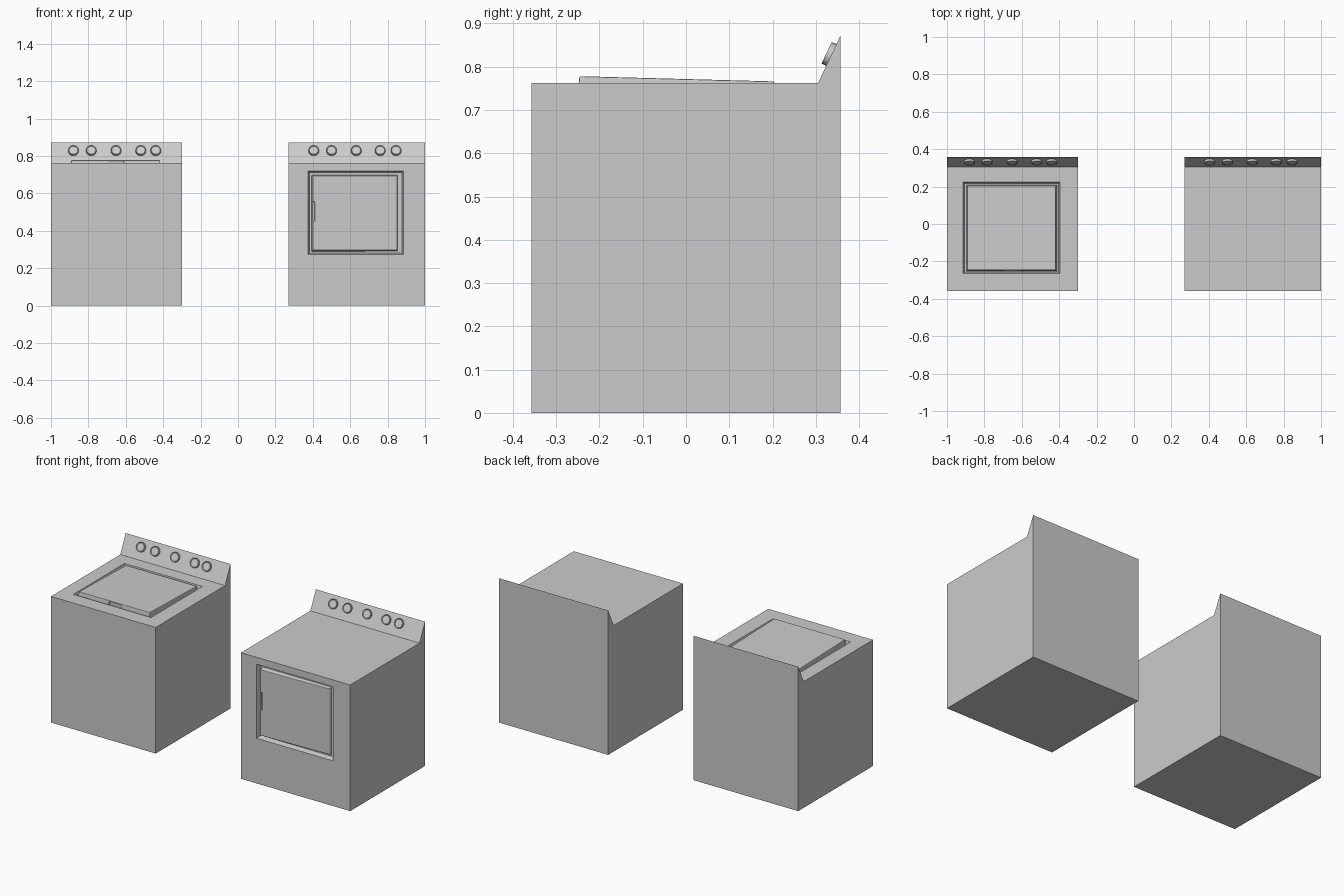
import bpy, bmesh
from math import atan2, pi
from mathutils import Matrix, Vector

if "Cube" in bpy.data.objects:
    bpy.data.objects.remove(bpy.data.objects["Cube"])

D, TOP, PEAK, LIP = 0.357, 0.762, 0.872, 0.305   # half depth, deck, console peak, console foot


def new_object(name, bm):
    bmesh.ops.recalc_face_normals(bm, faces=bm.faces)
    mesh = bpy.data.meshes.new(name)
    bm.to_mesh(mesh)
    bm.free()
    ob = bpy.data.objects.new(name, mesh)
    bpy.context.collection.objects.link(ob)
    return ob


def cabinet(name, x0, x1):
    """Side profile with sloped console, extruded along x."""
    bm = bmesh.new()
    prof = [(-D, 0), (D, 0), (D, PEAK), (LIP, TOP), (-D, TOP)]
    face = bm.faces.new([bm.verts.new((x0, y, z)) for y, z in prof])
    ext = bmesh.ops.extrude_face_region(bm, geom=[face])
    verts = [g for g in ext["geom"] if isinstance(g, bmesh.types.BMVert)]
    bmesh.ops.translate(bm, verts=verts, vec=(x1 - x0, 0, 0))
    return new_object(name, bm)


def slab(name, low, high, h0, h1, place):
    """Tapered block: rectangles (u0, u1, v0, v1); h1 gives one height per top corner."""
    bm = bmesh.new()
    rings = []
    for (u0, u1, v0, v1), hs in ((low, [h0] * 4), (high, h1)):
        uv = [(u0, v0), (u1, v0), (u1, v1), (u0, v1)]
        rings.append([bm.verts.new(place(u, v, h)) for (u, v), h in zip(uv, hs)])
    a, b = rings
    bm.faces.new(a)
    bm.faces.new(b)
    for i in range(4):
        j = (i + 1) % 4
        bm.faces.new((a[i], a[j], b[j], b[i]))
    return new_object(name, bm)


def cut(ob, cutter):
    mod = ob.modifiers.new("cut", "BOOLEAN")
    mod.operation, mod.solver, mod.object = "DIFFERENCE", "EXACT", cutter
    cutter.hide_render = True
    cutter.hide_set(True)


def grow(r, d):
    return (r[0] - d, r[1] + d, r[2] - d, r[3] + d)


def hatch(name, body, opening, panel, heights, notch, place):
    """Sloped recess in the cabinet with a tilted, notched panel inside."""
    depth, over = 0.03, 0.01
    taper = 0.008
    cut(body, slab(name + "_recess_cutter", grow(opening, -taper),
                   grow(opening, taper * over / depth), -depth, [over] * 4, place))
    door = slab(name, panel, grow(panel, -0.006), -depth - 0.002, heights, place)
    cut(door, slab(name + "_grip_cutter", notch, notch, -0.012, [0.009] * 4, place))
    bev = door.modifiers.new("soft_edge", "BEVEL")
    bev.width, bev.segments, bev.limit_method = 0.003, 2, "ANGLE"


def knobs(prefix, xs):
    """Round dials with a dished face, standing on the sloped console."""
    slope = Vector((0, D - LIP, PEAK - TOP)).normalized()
    normal = Vector((0, -slope.z, slope.y))
    t = (0.827 - TOP) / (PEAK - TOP)
    for i, x in enumerate(xs):
        bm = bmesh.new()
        bmesh.ops.create_cone(bm, cap_ends=True, segments=24, radius1=0.0285,
                              radius2=0.027, depth=0.016)
        cap = max(bm.faces, key=lambda f: f.calc_center_median().z)
        bmesh.ops.inset_region(bm, faces=[cap], thickness=0.004)
        bmesh.ops.translate(bm, verts=cap.verts, vec=(0, 0, -0.003))
        ob = new_object(f"{prefix}_knob_{i + 1}", bm)
        loc = Vector((x, LIP + t * (D - LIP), 0.827)) + normal * 0.004
        ob.matrix_world = Matrix.Translation(loc) @ Matrix.Rotation(
            atan2(-normal.y, normal.z), 4, "X")
        ob.data.shade_smooth()
        ob.data.set_sharp_from_angle(angle=pi / 6)


# washer: lid on the top deck
washer = cabinet("washer_cabinet", -1.0, -0.30)
hatch("washer_lid", washer, (-0.915, -0.395, -0.265, 0.225), (-0.897, -0.412, -0.252, 0.21),
      [0.016, 0.016, 0.004, 0.004], (-0.69, -0.61, -0.27, -0.238),
      lambda u, v, h: (u, v, TOP + h))
knobs("washer", (-0.88, -0.785, -0.652, -0.52, -0.44))

# dryer: door in the front face
dryer = cabinet("dryer_cabinet", 0.27, 1.0)
hatch("dryer_door", dryer, (0.375, 0.884, 0.273, 0.72), (0.393, 0.855, 0.29, 0.699),
      [-0.001, -0.014, -0.014, -0.001], (0.38, 0.41, 0.45, 0.555),
      lambda u, v, h: (u, -D - h, v))
knobs("dryer", (0.405, 0.50, 0.632, 0.76, 0.845))
